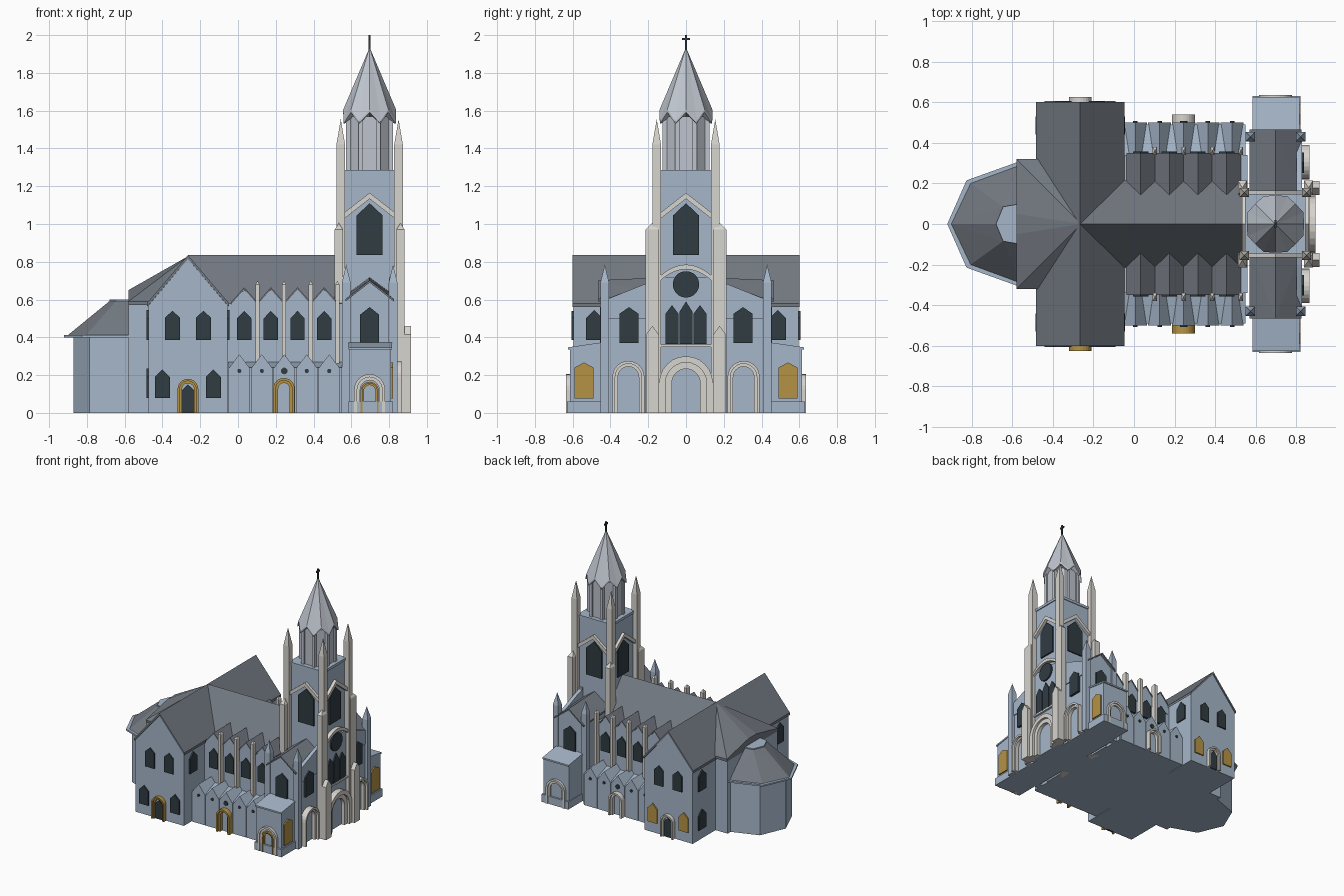
import bpy, bmesh
from math import sin, cos, pi

if "Cube" in bpy.data.objects:
    bpy.data.objects.remove(bpy.data.objects["Cube"])


def mat(name, *c):
    m = bpy.data.materials.new(name)
    m.diffuse_color = (*c, 1)
    m.use_nodes = True
    m.node_tree.nodes["Principled BSDF"].inputs["Base Color"].default_value = m.diffuse_color
    return m


WALL = mat("blue_stone", .38, .47, .59)
ROOF = mat("slate", .17, .19, .22)
CREAM = mat("cream_stone", .68, .66, .62)
METAL = mat("pale_metal", .52, .56, .62)
GOLD = mat("gold", .46, .29, .06)
DARK = mat("dark_glass", .03, .045, .055)


def finish(name, bm, m):
    bmesh.ops.recalc_face_normals(bm, faces=bm.faces)
    me = bpy.data.meshes.new(name)
    bm.to_mesh(me)
    bm.free()
    me.materials.append(m)
    ob = bpy.data.objects.new(name, me)
    bpy.context.collection.objects.link(ob)


def hull(name, pts, m):
    bm = bmesh.new()
    for p in pts:
        bm.verts.new(p)
    r = bmesh.ops.convex_hull(bm, input=bm.verts)
    bmesh.ops.delete(bm, geom=list({g for g in r["geom_interior"] + r["geom_unused"]
                                    if isinstance(g, bmesh.types.BMVert)}), context='VERTS')
    bmesh.ops.dissolve_limit(bm, angle_limit=.01, verts=bm.verts, edges=bm.edges)
    finish(name, bm, m)


def prism(name, prof, axis, a, b, m):
    """Extrude a (u, z) outline from a to b along x or y."""
    bm = bmesh.new()
    P = lambda u, z, d: (d, u, z) if axis == 'x' else (u, d, z)
    A = [bm.verts.new(P(u, z, a)) for u, z in prof]
    B = [bm.verts.new(P(u, z, b)) for u, z in prof]
    bm.faces.new(A)
    bm.faces.new(B)
    for i in range(len(A)):
        j = (i + 1) % len(A)
        bm.faces.new((A[i], A[j], B[j], B[i]))
    finish(name, bm, m)


def box(name, x0, x1, y0, y1, z0, z1, m):
    hull(name, [(x, y, z) for x in (x0, x1) for y in (y0, y1) for z in (z0, z1)], m)


def gable(c, h, e, p, z0=0):
    return [(c - h, z0), (c + h, z0), (c + h, e), (c, p), (c - h, e)]


def chevron(c, h, e, p, t):
    return [(c - h, e), (c, p), (c + h, e), (c + h, e - t), (c, p - t), (c - h, e - t)]


def arch(c, ro, ri, top):
    """U-shaped portal surround with a round head standing on the ground."""
    zc = top - ro
    arc = lambda r, s: [(c + s * r * cos(pi * i / 12), zc + r * sin(pi * i / 12)) for i in range(13)]
    return [(c + ro, 0)] + arc(ro, 1) + [(c - ro, 0), (c - ri, 0)] + arc(ri, -1) + [(c + ri, 0)]


def portal(name, axis, d, s, c, ro, ri, top, m, depth=.03):
    rm = (ro + ri) / 2
    prism(name + "_outer", arch(c, ro, rm, top), axis, d - s * .01, d + s * depth, m)
    prism(name + "_inner", arch(c, rm, ri, top - (ro - rm)), axis, d - s * .01, d + s * depth * .6, m)


def window(name, axis, d, s, c, h, z0, e, p, m=DARK):
    prism(name, gable(c, h, e, p, z0), axis, d - s * .01, d + s * .01, m)


def pinnacle(name, x, y, hx, hy, z0, z1, tip, m):
    hull(name, [(x + a * hx, y + b * hy, z) for a in (-1, 1) for b in (-1, 1) for z in (z0, z1)] + [(x, y, tip)], m)


def disc(name, axis, d0, d1, c, z, r, m, n=20):
    prism(name, [(c + r * cos(2 * pi * i / n), z + r * sin(2 * pi * i / n)) for i in range(n)], axis, d0, d1, m)


# apse
def half_ring(a, b, c, z):
    x1, x2, y2, y3 = a, b, c[0], c[1]
    return [(x1, 0, z)] + [(x, s * y, z) for s in (1, -1) for x, y in ((x2, y2), (-.56, y3))]


hull("apse_wall", half_ring(-.87, -.785, (.2, .28), 0) + half_ring(-.87, -.785, (.2, .28), .4), WALL)
hull("apse_cornice", half_ring(-.92, -.825, (.215, .31), .4) + half_ring(-.92, -.825, (.215, .31), .412), WALL)
hull("apse_roof", half_ring(-.9, -.805, (.2, .29), .412) + half_ring(-.68, -.645, (.085, .1), .592), ROOF)
hull("apse_roof_cap", half_ring(-.68, -.645, (.085, .1), .59) + half_ring(-.68, -.645, (.085, .1), .6), WALL)

# choir
box("choir_wall", -.58, -.4, -.31, .31, 0, .58, WALL)
hull("choir_roof", [(x, s * .32, z) for x in (-.58, -.26) for s in (1, -1) for z in (.57, .59)]
     + [(-.58, .05, .65), (-.58, -.05, .65), (-.26, 0, .832)], ROOF)

# transept
TX = -.265
prism("transept_wall", gable(TX, .21, .568, .815), 'y', -.595, .595, WALL)
prism("transept_roof", chevron(TX, .218, .58, .835, .02), 'y', -.602, .602, ROOF)
for s in (1, -1):
    for k in (-1, 1):
        window("transept_upper_window", 'y', s * .595, s, TX + k * .082, .039, .385, .505, .54)
        window("transept_lower_window", 'y', s * .595, s, TX + k * .135, .04, .08, .19, .23, DARK if s < 0 else GOLD)
        window("transept_side_window", 'x', TX + k * .21, k, s * .485, .045, .385, .5, .545)
    window("choir_side_low_window", 'x', TX - .21, -1, s * .485, .045, .08, .19, .235)
    portal("transept_door_arch", 'y', s * .595, s, TX, .055, .032, .18, GOLD if s < 0 else CREAM)
    window("transept_door", 'y', s * .595, s, TX, .032, 0, .12, .15)

# nave with clerestory dormers
box("nave_wall", -.06, .56, -.34, .34, 0, .58, WALL)
prism("nave_roof", gable(0, .215, .58, .835, .56), 'x', TX, .56, ROOF)
for s in (1, -1):
    for i in range(4):
        x = .033 + .141 * i
        prism("dormer_wall", gable(x, .07, .58, .652, .5), 'y', s * .2, s * .346, WALL)
        prism("dormer_roof", chevron(x, .0705, .585, .665, .012), 'y', s * .1, s * .35, ROOF)
        window("clerestory_window", 'y', s * .346, s, x, .038, .385, .5, .54)
        pinnacle("nave_buttress", x + .07, s * .36, .011, .02, .2, .68, .70, CREAM)

# aisles: row of little gables over a lean-to
for s in (1, -1):
    hull("aisle_body", [(x, y * s, z) for x in (-.05, .55)
                        for y, z in ((.3, 0), (.49, 0), (.49, .24), (.34, .27), (.3, .27))], WALL)
    for i in range(5):
        x = .007 + .119 * i
        prism("aisle_gable", gable(x, .057, .235, .31), 'y', s * .33, s * .5, WALL)
        disc("aisle_roundel", 'y', s * .49, s * .507, x, .222, .018 if i == 2 else .011, DARK, 12)
    portal("aisle_door_arch", 'y', s * .5, s, .243, .057, .03, .185, GOLD if s < 0 else CREAM, .04)

# tower wings and side porches
CX = .697
for s in (1, -1):
    hull("wing_wall", [(x, s * y, z) for x in (.575, .82) for y, z in
                       ((.1, 0), (.445, 0), (.445, .595), (.15, .62), (.1, .62))]
         + [(CX, s * .445, .69), (CX, s * .1, .7)], WALL)
    for k in (-1, 1):
        hull("wing_roof", [(CX, s * y, z + d) for y, z in ((.465, .69), (.13, .705)) for d in (0, .012)]
             + [(CX + k * .128, s * .465, .59 + d) for d in (0, .012)]
             + [(CX + k * .128, s * .13, .612 + d) for d in (0, .012)], ROOF)
        pinnacle("wing_pinnacle", CX + k * .124, s * .43, .023, .023, 0, .69, .785, WALL)
    # sloping facade parapet
    prism("wing_parapet", [(s * .13, .5), (s * .13, .71), (s * .21, .685), (s * .41, .605), (s * .41, .5)], 'x', .8, .828, WALL)
    window("wing_side_window", 'y', s * .445, s, CX, .05, .37, .52, .56)
    window("wing_front_window", 'x', .828, 1, s * .302, .05, .37, .525, .56)
    portal("side_portal", 'x', .82, 1, s * .305, .085, .055, .275, CREAM, .045)
    hull("porch", [(x, s * y, z) for x in (.59, .81) for y, z in ((.4, 0), (.615, 0), (.615, .34), (.4, .372))], WALL)
    hull("porch_roof", [(x, s * y, z + d) for x in (.585, .815) for y, z in ((.44, .362), (.625, .335))
                        for d in (0, .012)], WALL)
    box("porch_plinth", .585, .82, s * .4, s * .63, 0, .06, WALL)
    portal("porch_arch", 'y', s * .615, s, CX, .082, .05, .205, CREAM, .02)
    if s < 0:
        portal("porch_gold_arch", 'y', -.61, -1, CX, .048, .03, .165, GOLD, .022)
    window("porch_gold_window", 'x', .81, 1, s * .54, .05, .075, .24, .267, GOLD)

# tower shaft, buttresses and corner pinnacles
box("tower_shaft", .555, .837, -.142, .142, 0, 1.285, WALL)
box("tower_parapet", .548, .844, -.148, .148, 1.265, 1.285, WALL)
box("tower_front_bay", .8, .85, -.15, .15, 0, .72, WALL)
for s in (1, -1):
    for k in (-1, 1):
        pinnacle("tower_pinnacle", CX + k * .153, s * .155, .023, .023, 0, 1.42, 1.555, CREAM)
        pinnacle("tower_buttress", CX + k * .163, s * .178, .022, .036, 0, .97, 1.005, CREAM)
    prism("entrance_buttress", gable(s * .178, .034, .415, .46), 'x', .85, .915, CREAM)

# belfry windows with gabled hoods on four sides
for axis, c, d0 in (('x', 0, CX), ('y', CX, 0)):
    for s in (1, -1):
        d = d0 + s * .142
        window("belfry_window", axis, d, s, c, .069, .835, 1.045, 1.11)
        prism("belfry_hood", chevron(c, .135, 1.06, 1.165, .032), axis, d - s * .01, d + s * .022, CREAM)

# west front: rose, lancets, arched hood and main portal
disc("rose_window", 'x', .84, .862, 0, .68, .07, DARK)
for y, e, p in ((-.074, .525, .57), (0, .535, .59), (.074, .525, .57)):
    window("west_lancet", 'x', .85, 1, y, .034, .365, e, p)
box("lancet_sill", .84, .866, -.145, .145, .35, .362, CREAM)
hood = [(.142 * i / 6, .785 - .065 * (i / 6) ** 2) for i in range(-6, 7)]
prism("rose_hood", hood + [(y, z - .025) for y, z in reversed(hood)], 'x', .82, .868, CREAM)
portal("main_portal", 'x', .85, 1, 0, .142, .075, .3, CREAM, .045)


# octagonal lantern and zigzag-based spire
def ring(r, z, n, off=0):
    return [(CX + r * cos(2 * pi * i / n + off), r * sin(2 * pi * i / n + off), z) for i in range(n)]


O8 = pi / 8
hull("lantern", ring(.122, 1.28, 8, O8) + ring(.122, 1.57, 8, O8), METAL)
for x, y, _ in ring(.122, 0, 8, O8):
    box("lantern_column", x - .012, x + .012, y - .012, y + .012, 1.28, 1.56, METAL)
bm = bmesh.new()
tip = bm.verts.new((CX, 0, 1.935))
low = bm.verts.new((CX, 0, 1.57))
base = []
for i in range(16):
    r, z = ((.14, 1.605), (.15, 1.545))[i % 2]
    a = i * O8
    base.append([bm.verts.new((CX + r * cos(a), r * sin(a), z - d)) for d in (0, .014)])
for i in range(16):
    (a, b), (c, d) = base[i], base[(i + 1) % 16]
    for f in ((a, c, tip), (a, b, d, c), (b, low, d)):
        bm.faces.new(f)
finish("spire", bm, METAL)

# cross on the spire
box("cross_post", CX - .005, CX + .005, -.005, .005, 1.92, 2.0, DARK)
box("cross_arm", CX - .005, CX + .005, -.02, .02, 1.974, 1.986, DARK)
